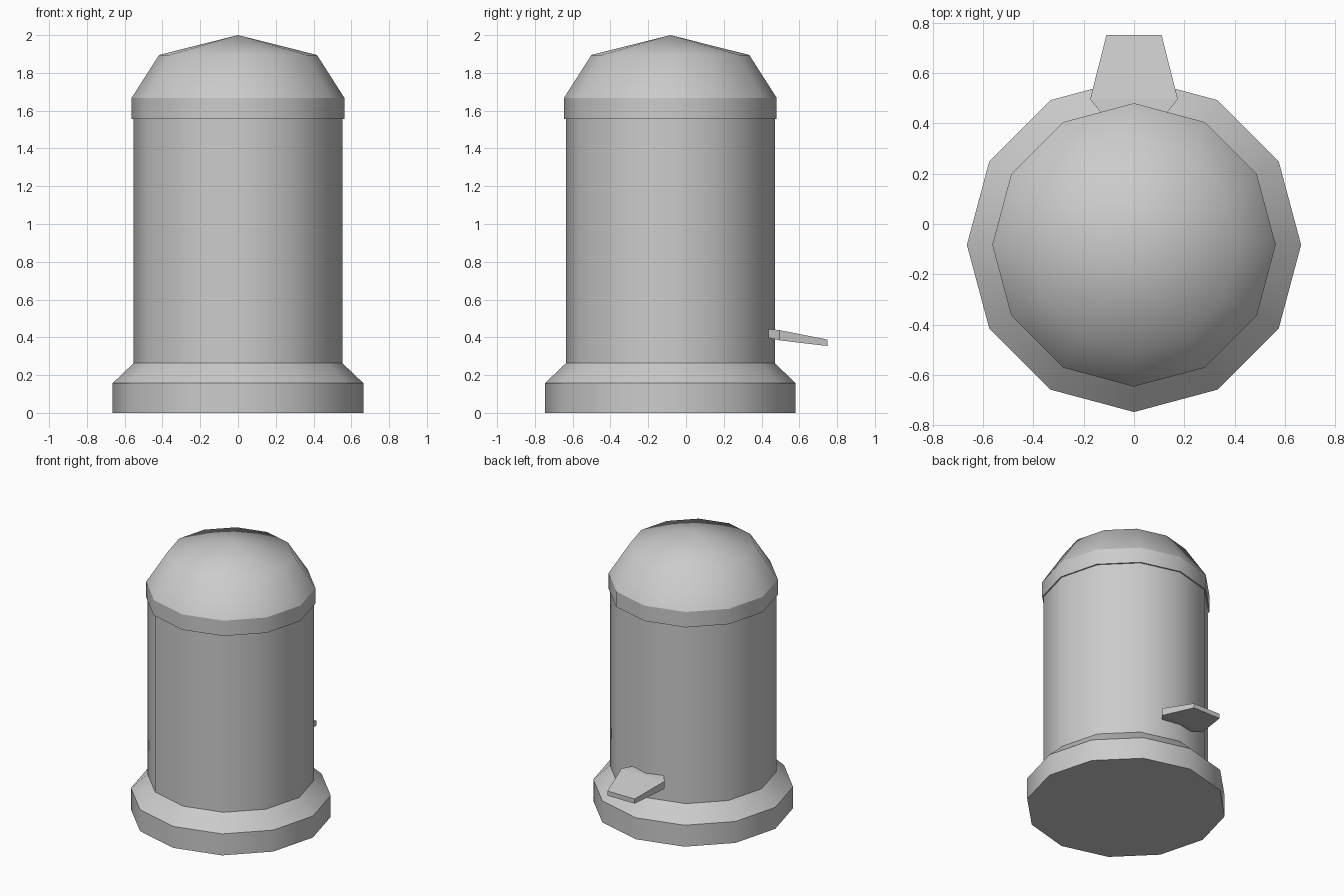
import bpy, bmesh, math

if "Cube" in bpy.data.objects:
    bpy.data.objects.remove(bpy.data.objects["Cube"])

CY, N = -0.083, 12


def finish(name, bm, smooth):
    bmesh.ops.recalc_face_normals(bm, faces=bm.faces)
    for f in bm.faces:
        f.smooth = smooth
    me = bpy.data.meshes.new(name)
    bm.to_mesh(me)
    bm.free()
    ob = bpy.data.objects.new(name, me)
    bpy.context.collection.objects.link(ob)
    return ob


def lathe(name, profile, sharp=(), cap_bottom=False):
    """Twelve-sided turned part; a radius of 0 closes to a point."""
    bm = bmesh.new()
    rings = []
    for r, z in profile:
        n = N if r > 0 else 1
        rings.append([bm.verts.new((r * math.cos(i * math.tau / N),
                                    CY + r * math.sin(i * math.tau / N), z))
                      for i in range(n)])
    for a, b in zip(rings, rings[1:]):
        for i in range(N):
            j = (i + 1) % N
            top = [b[0]] if len(b) == 1 else [b[j], b[i]]
            bm.faces.new([a[i], a[j]] + top)
    if cap_bottom:
        bm.faces.new(rings[0][::-1])
    for k in sharp:
        for i in range(N):
            bm.edges.get((rings[k][i], rings[k][(i + 1) % N])).smooth = False
    return finish(name, bm, True)


# Flared foot with closed underside
lathe("base", [(0.664, 0), (0.664, 0.157), (0.553, 0.263)], (0, 1), True)

# Straight bin wall
lathe("body", [(0.553, 0.263), (0.553, 1.558)])

# Domed lid with a short overhanging rim
lathe("lid", [(0.55, 1.556), (0.563, 1.556), (0.563, 1.668),
              (0.418, 1.895), (0, 2.0)], (1, 2))

# Foot pedal: tapered, sloping plate entering the wall (half width, y, bottom, top)
bm = bmesh.new()
rows = []
for x, y, lo, hi in [(0.105, 0.41, 0.405, 0.447), (0.174, 0.496, 0.384, 0.438),
                     (0.11, 0.75, 0.354, 0.388)]:
    rows.append([bm.verts.new(p) for p in
                 [(-x, y, lo), (x, y, lo), (x, y, hi), (-x, y, hi)]])
for a, b in zip(rows, rows[1:]):
    for i in range(4):
        j = (i + 1) % 4
        bm.faces.new([a[i], a[j], b[j], b[i]])
bm.faces.new(rows[0][::-1])
bm.faces.new(rows[-1])
finish("pedal", bm, False)
